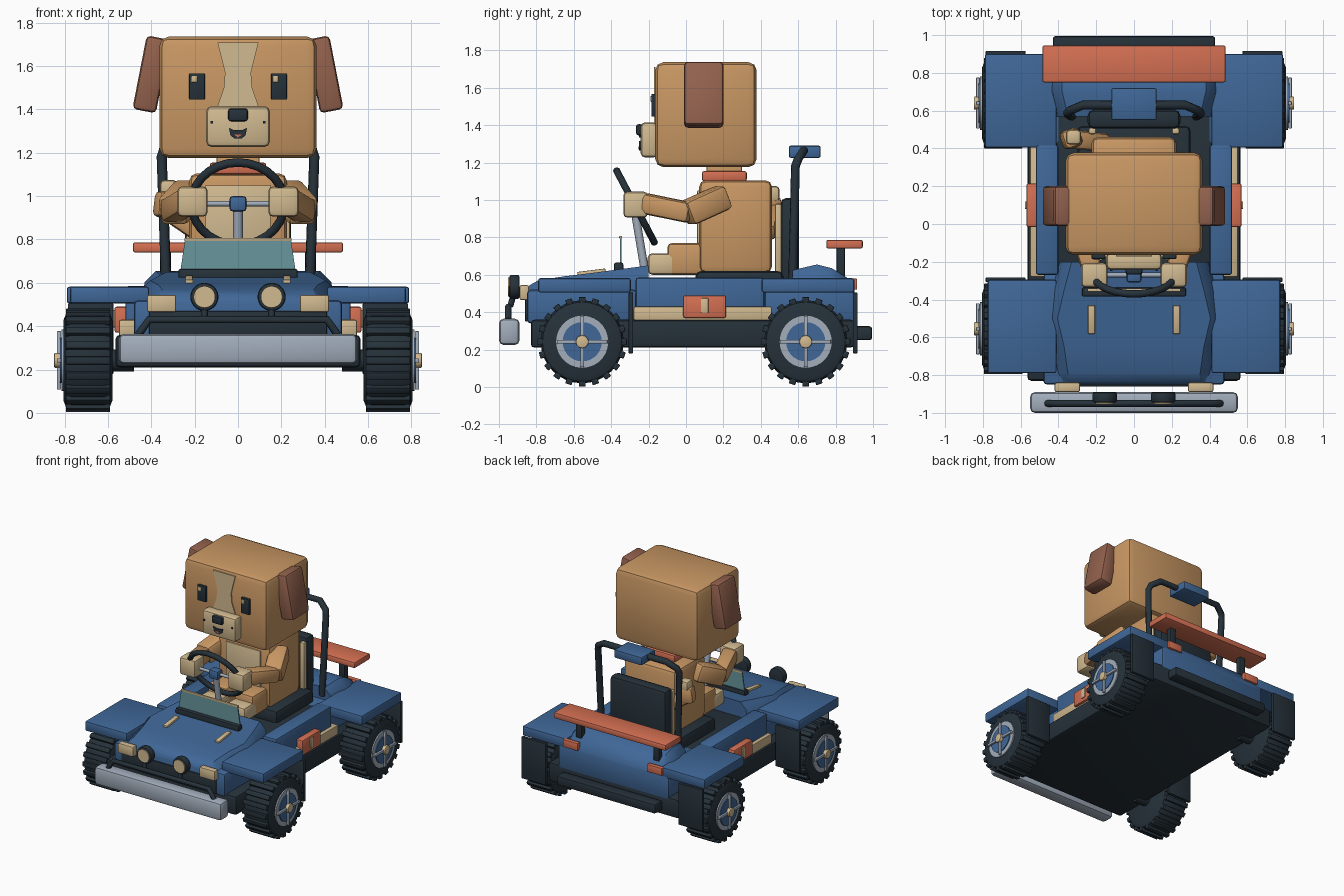
import bpy, bmesh, math
from mathutils import Vector, Matrix

cube = bpy.data.objects.get("Cube")
if cube:
    bpy.data.objects.remove(cube, do_unlink=True)


def material(name, *rgb):
    m = bpy.data.materials.new(name)
    m.use_nodes = True
    m.diffuse_color = (*rgb, 1)
    m.node_tree.nodes["Principled BSDF"].inputs["Base Color"].default_value = (*rgb, 1)
    return m


blue = material("blue paint", .05, .135, .31)
dark = material("dark rubber", .019, .031, .042)
tan = material("tan fur", .58, .31, .125)
beige = material("cream", .64, .49, .28)
orange = material("orange paint", .66, .16, .085)
brown = material("brown ear fur", .29, .12, .075)
grey = material("light metal", .36, .42, .50)
teal = material("teal glass", .14, .31, .34)


def finish(bm, name, mat, matrix=None):
    if matrix:
        bmesh.ops.transform(bm, matrix=matrix, verts=bm.verts)
    bmesh.ops.recalc_face_normals(bm, faces=bm.faces)
    mesh = bpy.data.meshes.new(name)
    bm.to_mesh(mesh)
    bm.free()
    mesh.materials.append(mat)
    ob = bpy.data.objects.new(name, mesh)
    bpy.context.collection.objects.link(ob)
    bpy.ops.object.select_all(action='DESELECT')
    ob.select_set(True)
    bpy.context.view_layer.objects.active = ob
    bpy.ops.object.shade_smooth_by_angle(angle=math.radians(40))
    return ob


def block(name, mat, size, matrix, bevel):
    bm = bmesh.new()
    bmesh.ops.create_cube(bm, size=1, matrix=Matrix.Diagonal((*size, 1)))
    if bevel:
        bmesh.ops.bevel(bm, geom=bm.edges[:], offset=bevel, segments=2,
                        profile=.5, affect='EDGES')
    return finish(bm, name, mat, matrix)


# Box given by its extents on each axis
def box(name, mat, x, y, z, bevel=.01):
    lo, hi = Vector((min(x), min(y), min(z))), Vector((max(x), max(y), max(z)))
    return block(name, mat, hi - lo, Matrix.Translation((lo + hi) / 2), bevel)


# Box running from one point to another
def limb(name, mat, p, q, width, bevel=.025):
    p, q = Vector(p), Vector(q)
    turn = (q - p).to_track_quat('Z', 'Y').to_matrix().to_4x4()
    return block(name, mat, (width, width, (q - p).length),
                 Matrix.Translation((p + q) / 2) @ turn, bevel)


def cylinder(name, mat, p, q, radius, bevel=0, sides=28):
    p, q = Vector(p), Vector(q)
    bm = bmesh.new()
    bmesh.ops.create_cone(bm, cap_ends=True, segments=sides, radius1=radius,
                          radius2=radius, depth=(q - p).length)
    if bevel:
        rims = [e for e in bm.edges if abs(e.verts[0].co.z - e.verts[1].co.z) < .001]
        bmesh.ops.bevel(bm, geom=rims, offset=bevel, segments=2, profile=.5, affect='EDGES')
    turn = (q - p).to_track_quat('Z', 'Y').to_matrix().to_4x4()
    return finish(bm, name, mat, Matrix.Translation((p + q) / 2) @ turn)


# Outline in x and z, given depth along y
def plate(name, mat, outline, y, depth):
    bm = bmesh.new()
    face = bm.faces.new([bm.verts.new((x, y, z)) for x, z in outline])
    out = bmesh.ops.extrude_face_region(bm, geom=[face])
    bmesh.ops.translate(bm, vec=(0, depth, 0),
                        verts=[v for v in out["geom"] if isinstance(v, bmesh.types.BMVert)])
    return finish(bm, name, mat)


# Panel lofted through stations of (y, half width, top height)
def loft(name, mat, stations, bottom):
    bm = bmesh.new()
    rings = []
    for y, w, z in stations:
        half = [(w + .02, bottom), (w, max(bottom + .005, z - .05)), (w - .05, z)]
        pts = half + [(-x, h) for x, h in reversed(half)]
        rings.append([bm.verts.new((x, y, h)) for x, h in pts])
    for a, b in zip(rings, rings[1:]):
        for i in range(6):
            j = (i + 1) % 6
            bm.faces.new((a[i], a[j], b[j], b[i]))
    bm.faces.new(rings[0])
    bm.faces.new(rings[-1])
    return finish(bm, name, mat)


def tube(name, mat, points, radius, closed=False):
    curve = bpy.data.curves.new(name, 'CURVE')
    curve.dimensions = '3D'
    curve.bevel_depth = radius
    curve.bevel_resolution = 2
    curve.use_fill_caps = True
    spline = curve.splines.new('POLY')
    spline.points.add(len(points) - 1)
    for point, co in zip(spline.points, points):
        point.co = (*co, 1)
    spline.use_cyclic_u = closed
    curve.materials.append(mat)
    ob = bpy.data.objects.new(name, curve)
    bpy.context.collection.objects.link(ob)
    return ob


# Chassis, cockpit and body
box("chassis", dark, (-.565, .565), (-.83, .9), (.21, .36), .02)
box("cockpit_floor", dark, (-.41, .41), (-.26, .6), (.35, .53))
box("front_body", blue, (-.48, .48), (-.85, -.26), (.34, .52), .02)
box("rear_body", blue, (-.48, .48), (.42, .9), (.33, .53), .02)
box("grille", dark, (-.41, .41), (-.86, -.84), (.35, .47), .005)
loft("hood", blue, [(-.85, .40, .51), (-.835, .40, .545), (-.79, .40, .57), (-.65, .42, .592),
                    (-.5, .455, .61), (-.35, .42, .63), (-.2, .38, .65)], .49)
loft("rear_deck", blue, [(.57, .40, .625), (.7, .43, .655), (.78, .43, .635),
                         (.86, .43, .585), (.9, .43, .52)], .49)

# Front bumper, light bar and rear bumper
box("front_bumper", grey, (-.55, .55), (-1, -.89), (.225, .365), .025)
tube("light_bar", dark, [(-.46, -.95, .36), (-.41, -.95, .43), (.41, -.95, .43),
                         (.46, -.95, .36)], .018)
box("rear_bumper", dark, (-.43, .43), (.9, .995), (.25, .325), .015)

# Windshield
box("windshield_base", dark, (-.275, .275), (-.385, -.335), (.61, .665))
plate("windshield", teal, [(-.265, .66), (.265, .66), (.245, .795), (-.245, .795)], -.354, .009)
box("windshield_trim", beige, (-.247, .247), (-.357, -.341), (.793, .808), .003)

# Spoiler and roll bar
box("spoiler", orange, (-.485, .485), (.75, .945), (.74, .787))
tube("roll_bar", dark, [(-.33, .57, .56), (-.352, .585, 1.18), (-.34, .6, 1.22), (-.27, .63, 1.265),
                        (.27, .63, 1.265), (.34, .6, 1.22), (.352, .585, 1.18), (.33, .57, .56)], .024)
box("roll_bar_lamp", blue, (-.12, .12), (.55, .72), (1.225, 1.29))

# Seat
box("seat_back", dark, (-.245, .245), (.505, .605), (.53, 1.01), .03)
box("seat_base", dark, (-.3, .3), (.05, .52), (.5, .62), .03)

# Steering wheel, tilted
centre = Vector((0, -.27, .965))
up = Vector((0, -.1, .19)).normalized()
ring = [centre + .215 * (Vector((math.cos(a), 0, 0)) + up * math.sin(a))
        for a in (math.tau * i / 28 for i in range(28))]
tube("steering_rim", dark, ring, .02, True)
tube("steering_spoke", grey, [(-.21, -.27, .965), (.21, -.27, .965)], .012)
box("steering_hub", blue, (-.04, .04), (-.31, -.24), (.93, 1.0), .015)
cylinder("steering_column", grey, (0, -.275, .95), (0, -.22, .62), .022, sides=12)

for s, side in ((1, "left"), (-1, "right")):
    # Side panels and tool box
    box(side + "_sill", blue, (s * .40, s * .52), (-.27, .42), (.36, .585), .015)
    box(side + "_running_strip", beige, (s * .45, s * .55), (-.28, .46), (.355, .43))
    box(side + "_side_box", orange, (s * .5, s * .57), (-.015, .215), (.37, .49))
    box(side + "_box_latch", beige, (s * .56, s * .578), (.08, .12), (.395, .475), .004)
    # Lights and trim
    box(side + "_headlight", beige, (s * .285, s * .42), (-.89, -.84), (.465, .545))
    cylinder(side + "_lamp_shell", dark, (s * .155, -.89, .535), (s * .155, -.945, .535), .065, .012)
    cylinder(side + "_lamp_lens", beige, (s * .155, -.93, .535), (s * .155, -.952, .535), .05)
    tube(side + "_lamp_post", dark, [(s * .155, -.94, .43), (s * .155, -.92, .5)], .016)
    box(side + "_tail_light", orange, (s * .3, s * .43), (.88, .915), (.52, .58), .006)
    limb(side + "_hood_strip", beige, (s * .225, -.58, .597), (s * .225, -.43, .616), .036, .004)
    box(side + "_spoiler_post", dark, (s * .31, s * .36), (.805, .85), (.56, .75), .005)
    box(side + "_seat_strap", beige, (s * .2, s * .24), (.475, .51), (.6, .98))

    for end, y, lo, hi, edge, flap in (("front", -.555, -.79, -.295, .775, -.295),
                                       ("rear", .64, .405, .9, .79, .905)):
        name = side + "_" + end
        # Fender and mud flap
        box(name + "_fender", blue, (s * .41, s * edge), (lo, hi), (.505, .582), .012)
        box(name + "_mud_flap", dark, (s * .575, s * .785), (flap - .012, flap + .012), (.18, .505), .004)
        # Wheel, built outward along x
        hub = Vector((s * .58, y, .242))
        def out(d):
            return hub + Vector((s * d, 0, 0))
        cylinder(name + "_tyre", dark, out(0), out(.225), .222, .035, 32)
        cylinder(name + "_axle", dark, out(-.1), out(.01), .05, sides=12)
        cylinder(name + "_rim", grey, out(.2), out(.235), .142)
        cylinder(name + "_disc", blue, out(.2), out(.242), .105)
        for a in (0, math.pi / 2):
            block(name + "_spoke", grey, (.02, .27, .02),
                  Matrix.Translation(out(.246)) @ Matrix.Rotation(a, 4, 'X'), .004)
        cylinder(name + "_cap", beige, out(.23), out(.268), .035, .006, 12)
        for i in range(20):
            block(name + "_tread", dark, (.205, .036, .03),
                  Matrix.Translation(out(.112)) @ Matrix.Rotation(math.tau * i / 20, 4, 'X')
                  @ Matrix.Translation((0, 0, .224)), .004)

    # Dog limbs
    elbow = (s * .305, 0, .925)
    limb(side + "_upper_arm", tan, (s * .22, .21, 1.02), elbow, .135)
    limb(side + "_forearm", tan, (s * .31, .03, .93), (s * .22, -.24, .985), .11)
    box(side + "_hand", beige, (s * .14, s * .28), (-.335, -.205), (.905, 1.045), .022)
    box(side + "_leg", tan, (s * .03, s * .2), (-.1, .175), (.6, .77), .025)
    box(side + "_foot", beige, (s * .03, s * .2), (-.205, -.04), (.6, .715), .025)
    # Ear, eye and whisker dot
    block(side + "_ear", brown, (.11, .21, .345), Matrix.Translation((s * .4, .095, 1.562))
          @ Matrix.Rotation(-s * math.radians(11), 4, 'Y'), .02)
    box(side + "_eye", dark, (s * .152, s * .225), (-.185, -.16), (1.445, 1.567), .006)
    glint = s * .187 - .014
    box(side + "_eye_glint", beige, (glint - .013, glint + .013), (-.19, -.18), (1.525, 1.555), .002)
    box(side + "_whisker_dot", dark, (s * .115, s * .127), (-.25, -.24), (1.335, 1.347), 0)

# Dog body, collar and tail
box("torso", tan, (-.225, .225), (.07, .46), (.61, 1.105), .035)
box("chest_patch", beige, (-.15, .15), (.06, .08), (.72, 1.05), .004)
box("collar", orange, (-.13, .13), (.085, .325), (1.1, 1.155), .012)
box("neck", tan, (-.1, .1), (.11, .3), (1.1, 1.2))
limb("tail_base", tan, (-.15, .43, .82), (-.34, .45, .95), .1)
limb("tail_middle", tan, (-.34, .45, .9), (-.325, .455, 1.02), .1)
box("tail_tip", beige, (-.36, -.28), (.42, .5), (.99, 1.075), .02)

# Dog head and face
box("head", tan, (-.363, .363), (-.165, .378), (1.175, 1.737), .045)
plate("face_blaze", beige, [(-.095, 1.71), (-.06, 1.57), (-.065, 1.5), (-.1, 1.4),
                            (.1, 1.4), (.065, 1.5), (.06, 1.57), (.095, 1.71)], -.172, .009)
box("muzzle", beige, (-.147, .147), (-.243, -.15), (1.227, 1.415), .025)
box("nose", dark, (-.046, .046), (-.268, -.23), (1.345, 1.405), .014)
plate("mouth", dark, [(-.042, 1.315), (-.035, 1.28), (-.015, 1.265), (.015, 1.265), (.035, 1.28),
                      (.042, 1.315), (.02, 1.305), (-.02, 1.305)], -.25, .009)
plate("tongue", orange, [(-.018, 1.285), (0, 1.27), (.018, 1.285)], -.253, .005)
